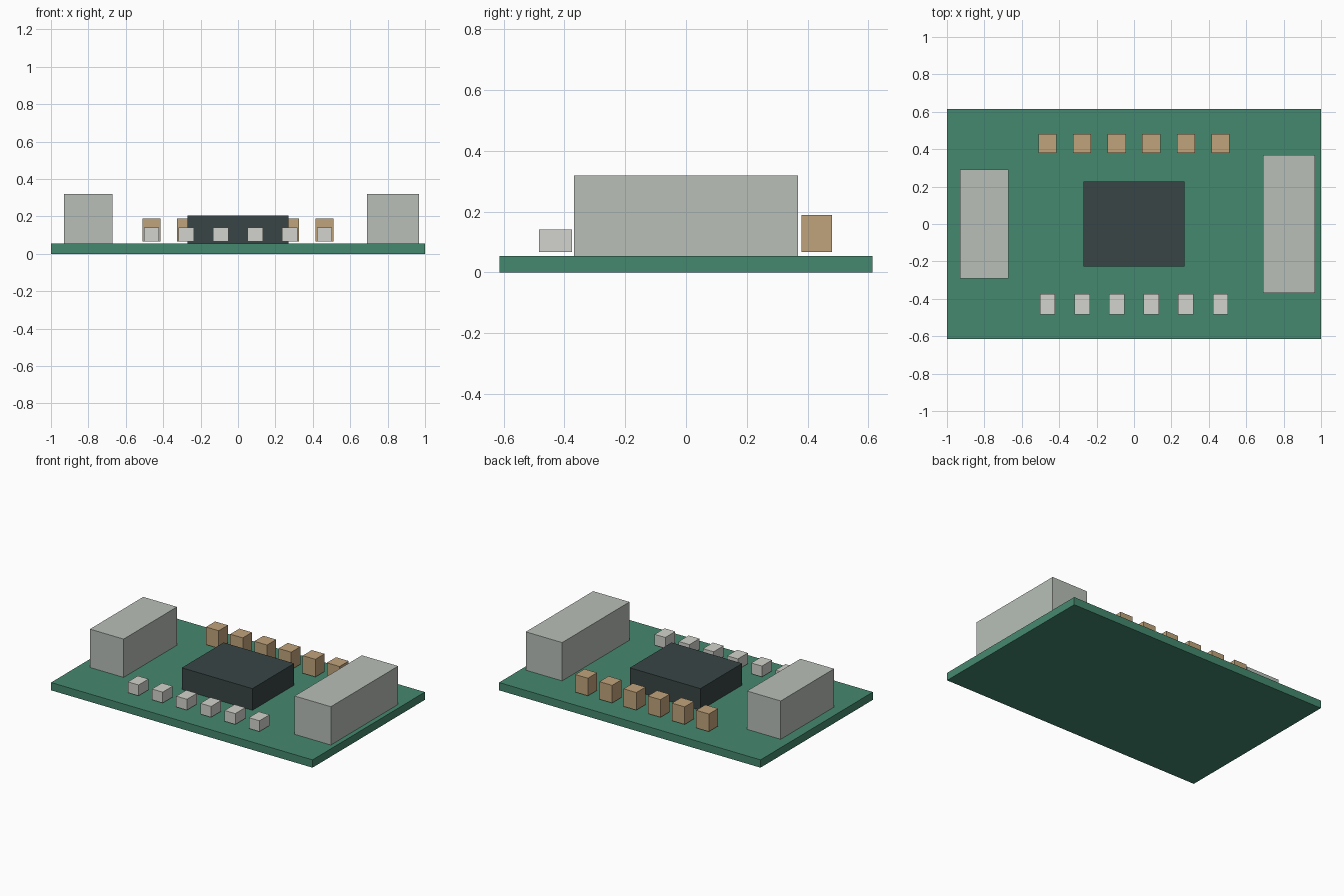
import bpy

if "Cube" in bpy.data.objects:
    bpy.data.objects.remove(bpy.data.objects["Cube"])


def material(name, rgb):
    m = bpy.data.materials.new(name)
    m.diffuse_color = (*rgb, 1)
    m.use_nodes = True
    m.node_tree.nodes["Principled BSDF"].inputs["Base Color"].default_value = m.diffuse_color
    return m


def box(name, cx, cy, sx, sy, z0, z1, mat=None):
    bpy.ops.mesh.primitive_cube_add(size=1, location=(cx, cy, (z0 + z1) / 2))
    ob = bpy.context.object
    ob.name = name
    ob.scale = (sx, sy, z1 - z0)
    bpy.ops.object.transform_apply(location=False, rotation=False, scale=True)
    if mat:
        ob.data.materials.append(mat)
    return ob


green = material("board_green", (0.06, 0.25, 0.16))
dark = material("chip_dark", (0.04, 0.06, 0.06))
metal = material("connector_metal", (0.48, 0.52, 0.48))
tan = material("capacitor_tan", (0.53, 0.37, 0.2))
pale = material("resistor_pale", (0.65, 0.65, 0.61))

TOP = 0.054   # board surface
PART = 0.067  # underside of the small parts

# Circuit board and main chip
box("circuit_board", 0, 0, 2.0, 1.228, 0, TOP, green)
box("main_chip", 0, 0, 0.54, 0.457, TOP, 0.204, dark)

# Edge connectors
box("left_connector", -0.80, 0, 0.258, 0.583, TOP, 0.319, metal)
box("right_connector", 0.829, 0, 0.278, 0.736, TOP, 0.319, metal)

# Rows of capacitors (back) and resistors (front)
for i in range(6):
    x = (i - 2.5) * 0.185
    box(f"capacitor_{i + 1}", x, 0.43, 0.097, 0.1, PART, 0.189, tan)
    box(f"resistor_{i + 1}", x, -0.43, 0.082, 0.109, PART, 0.142, pale)
